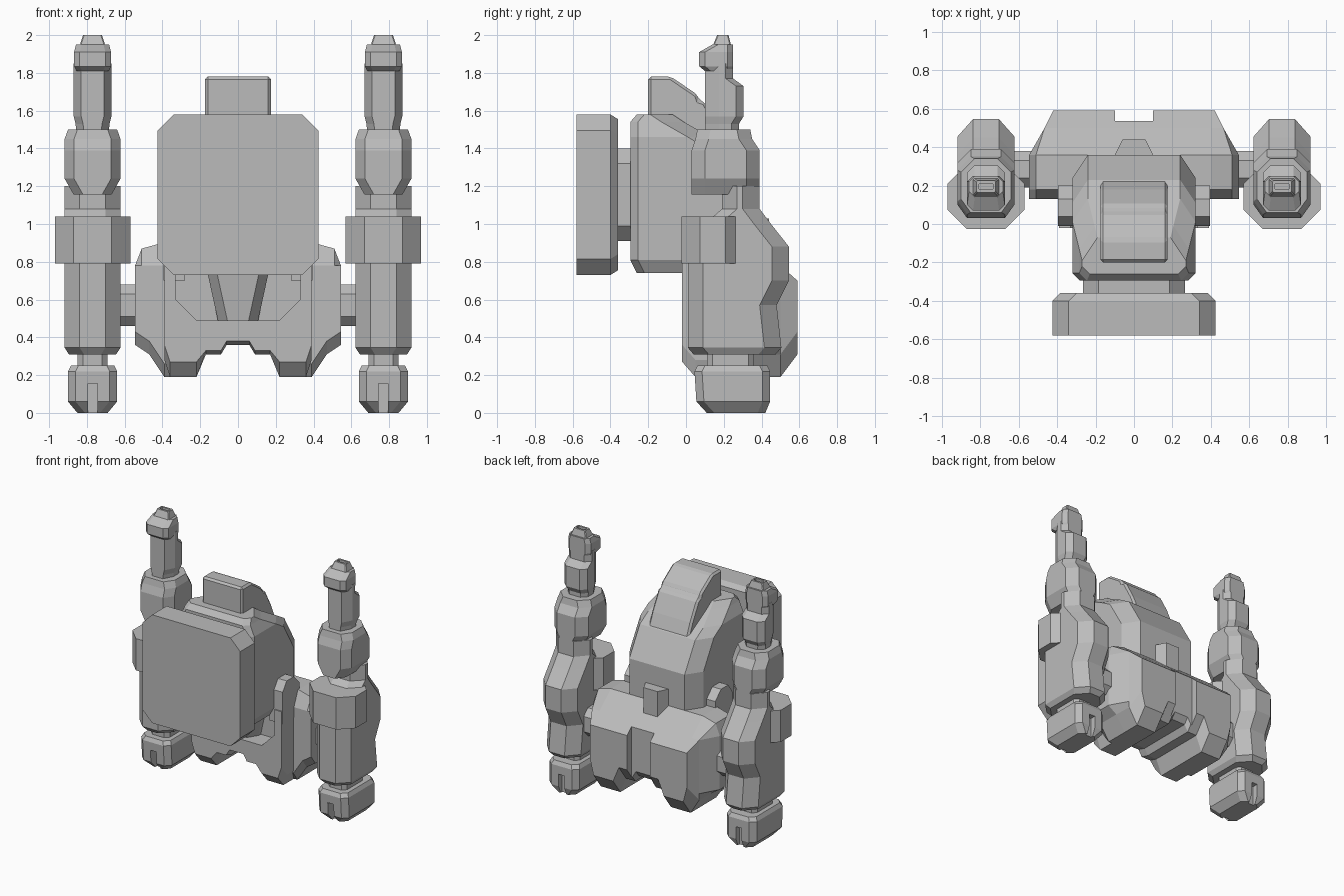
import bpy, bmesh

cube = bpy.data.objects.get("Cube")
if cube:
    bpy.data.objects.remove(cube, do_unlink=True)

grey = bpy.data.materials.new("plain_grey")
grey.use_nodes = True
grey.diffuse_color = (0.5, 0.5, 0.5, 1)
grey.node_tree.nodes["Principled BSDF"].inputs["Base Color"].default_value = (0.5, 0.5, 0.5, 1)


def skin(name, rings):
    """Join equal-length rings of points into a closed solid."""
    bm = bmesh.new()
    rows = [[bm.verts.new(p) for p in ring] for ring in rings]
    n = len(rows[0])
    for a, b in zip(rows, rows[1:]):
        for i in range(n):
            j = (i + 1) % n
            bm.faces.new((a[i], a[j], b[j], b[i]))
    bm.faces.new(rows[0])
    bm.faces.new(rows[-1])
    bmesh.ops.recalc_face_normals(bm, faces=bm.faces)
    mesh = bpy.data.meshes.new(name)
    bm.to_mesh(mesh)
    bm.free()
    mesh.materials.append(grey)
    obj = bpy.data.objects.new(name, mesh)
    bpy.context.collection.objects.link(obj)
    return obj


def tower(name, cx, levels, front=(.05, .05), back=(.05, .05)):
    """Stack eight-sided sections; each level is z, front y, back y, half width."""
    rings = []
    for z, y0, y1, w in levels:
        (fx, fy), (bx, by) = front, back
        half = [(w - fx, y0), (w, y0 + fy), (w, y1 - by), (w - bx, y1)]
        ring = half + [(-x, y) for x, y in reversed(half)]
        rings.append([(cx + x, y, z) for x, y in ring])
    return skin(name, rings)


def slab(name, sections, cz, corner):
    """Stack octagons along y; each section is y, half width, half height."""
    rings = []
    for y, w, h in sections:
        half = [(w - corner, h), (w, h - corner), (w, corner - h), (w - corner, -h)]
        rings.append([(x, y, cz + z) for x, z in half + [(-x, z) for x, z in reversed(half)]])
    return skin(name, rings)


def mirrored(half, y):
    """Complete a half outline in x and z across the middle."""
    whole = half + [(-x, z) for x, z in reversed(half) if x > 0]
    return [(x, y, z) for x, z in whole]


def block(name, x0, x1, y0, y1, z0, z1):
    return skin(name, [[(x0, y0, z), (x1, y0, z), (x1, y1, z), (x0, y1, z)] for z in (z0, z1)])


def cut(obj, *box):
    cutter = block("cutter", *box)
    cutter.hide_render = True
    mod = obj.modifiers.new("cut", 'BOOLEAN')
    mod.operation = 'DIFFERENCE'
    mod.solver = 'EXACT'
    mod.object = cutter
    bpy.context.view_layer.objects.active = obj
    bpy.ops.object.modifier_apply(modifier=mod.name)
    bpy.data.objects.remove(cutter, do_unlink=True)


# Front shield and its mount
slab("front_shield", [(-.58, .425, .425), (-.40, .425, .425), (-.36, .385, .4)], 1.155, .085)
slab("shield_mount", [(-.37, .265, .245), (-.28, .265, .245)], 1.155, .08)

# Torso
tower("torso", 0, [(.74, -.26, .36, .28), (.81, -.295, .36, .32), (1.18, -.295, .36, .32),
                   (1.40, -.295, .23, .32), (1.46, -.295, .13, .32),
                   (1.54, -.295, -.01, .285), (1.58, -.26, -.07, .27)],
      (.04, .04), (.08, .12))

# Head with a stepped, sloping back
profile = [(-.2, 1.5), (-.2, 1.78), (-.08, 1.78), (.06, 1.685), (.07, 1.655),
           (.10, 1.645), (.18, 1.50), (.30, 1.22), (0, 1.22)]
head = skin("head", [[(x, y, z) for y, z in profile] for x in (-.175, .175)])
bevel = head.modifiers.new("bevel", 'BEVEL')
bevel.width = .015
bevel.segments = 1

# Small block on the torso back
tower("back_block", 0, [(.82, .34, .44, .10), (1.03, .34, .44, .10)], (.01, .01), (.04, .08))

# Pelvis body
hips = [(0, .9), (.40, .9), (.51, .87), (.545, .78), (.545, .36), (.47, .31), (.39, .19),
        (.22, .19), (.17, .31), (.09, .31), (.06, .36), (0, .36)]


def hip_ring(y, lift, width, top):
    return mirrored([(min(x, width), min(z + lift if z < .4 else z, top)) for x, z in hips], y)


pelvis = skin("pelvis", [hip_ring(.13, .07, .545, .78), hip_ring(.18, 0, .545, .9),
                         hip_ring(.36, 0, .545, .9), hip_ring(.50, 0, .465, .78),
                         hip_ring(.59, .12, .42, .70)])
cut(pelvis, -.10, .10, .535, .7, .1, 1)

# Basin wall in front of the pelvis
wall = [(0, .49), (.22, .49), (.33, .60), (.33, .80), (.39, .80), (.39, .28), (.36, .19),
        (.22, .19), (.17, .31), (.09, .31), (.06, .36), (0, .36)]
raised = [(x, z + .08 if z < .3 else z + .02 if z < .4 else z) for x, z in wall]
skin("basin_wall", [mirrored(raised, -.02), mirrored(wall, .05), mirrored(wall, .2)])
tower("waist", 0, [(.46, .03, .3, .10), (.78, -.01, .3, .17)], (.05, .08), (.02, .02))

for side, s in (("left", 1), ("right", -1)):
    cx = s * .77

    # Bracket between torso and pelvis
    x0, x1 = sorted((s * .28, s * .395))
    bracket = [(-.01, .7), (-.01, .95), (.04, 1.02), (.13, 1.02), (.2, .95), (.2, .7)]
    skin(side + "_bracket", [[(x, y, z) for y, z in bracket] for x in (x0, x1)])

    # Axle from pelvis to arm
    axle = [(.19, .51), (.24, .46), (.33, .46), (.38, .51), (.38, .63), (.33, .68), (.24, .68), (.19, .63)]
    skin(side + "_axle", [[(s * x, y, z) for y, z in axle] for x in (.5, .66)])

    # Arm shell, collar and shoulder
    tower(side + "_arm", cx, [(.31, .04, .475, .125), (.345, .01, .505, .148), (.57, .01, .48, .148),
                              (.70, .01, .545, .148), (.88, .01, .545, .148), (1.0, .1, .45, .148),
                              (1.08, .19, .39, .148), (1.2, .19, .39, .148)],
          (.08, .08), (.08, .09))
    tower(side + "_collar", cx, [(.79, -.025, .27, .2), (1.04, -.025, .27, .2)], (.1, .1), (.06, .06))
    tower(side + "_shoulder", cx, [(1.155, .03, .39, .10), (1.24, .03, .39, .148), (1.39, .03, .39, .148),
                                   (1.45, .05, .35, .148), (1.50, .06, .34, .13)],
          (.05, .07), (.07, .07))

    # Upright rod, cap and slotted tip
    tower(side + "_rod", cx, [(1.48, .10, .28, .085), (1.53, .10, .28, .09), (1.57, .10, .305, .1),
                              (1.73, .10, .305, .1), (1.77, .10, .25, .1), (1.85, .10, .25, .1)],
          (.04, .075), (.04, .04))
    tower(side + "_cap", cx, [(1.81, .10, .25, .085), (1.835, .07, .25, .098),
                              (1.91, .07, .25, .098), (1.95, .14, .25, .088)],
          (.03, .03), (.03, .03))
    tower(side + "_tip", cx, [(1.94, .14, .24, .07), (2.0, .165, .225, .05),
                              (2.0, .18, .21, .04), (1.96, .18, .21, .04)],
          (.006, .006), (.006, .006))

    # Wrist and slotted hand
    tower(side + "_wrist", cx, [(.23, .11, .36, .08), (.33, .11, .36, .08)], (.03, .03), (.03, .03))
    hand = tower(side + "_hand", cx, [(0, .11, .42, .08), (.06, .055, .445, .13),
                                      (.22, .045, .445, .13), (.25, .06, .43, .115)],
                 (.04, .04), (.04, .04))
    cut(hand, cx - .025, cx + .025, -.1, .13, -.1, .155)
    cut(hand, cx - .025, cx + .025, .40, .6, -.1, .155)
